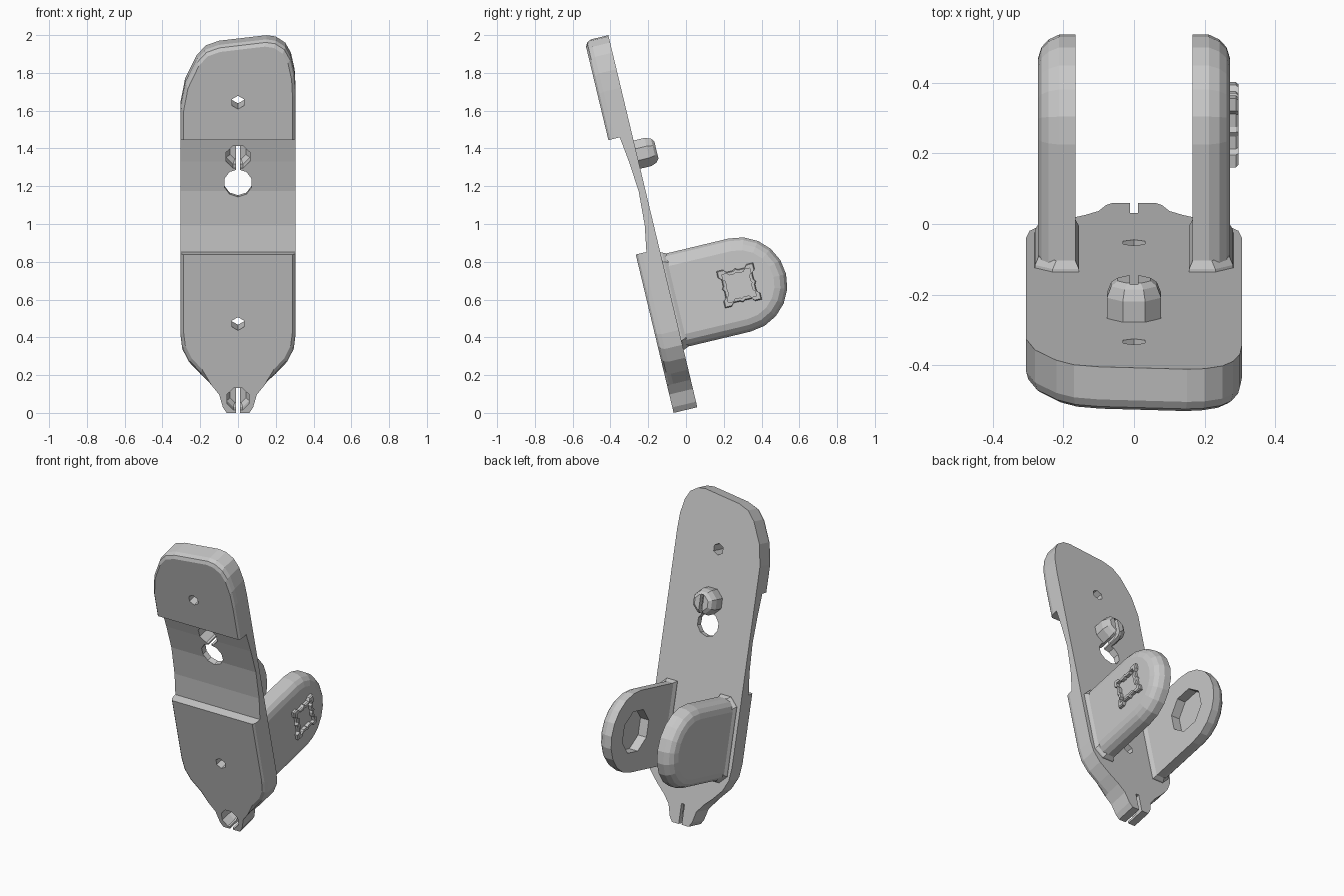
import bpy, bmesh, math
from mathutils import Vector

old = bpy.data.objects.get("Cube")
if old:
    bpy.data.objects.remove(old, do_unlink=True)

grey = bpy.data.materials.new("plain grey")
grey.use_nodes = True
COLOUR = (0.58, 0.58, 0.58, 1)
grey.diffuse_color = COLOUR
grey.node_tree.nodes["Principled BSDF"].inputs["Base Color"].default_value = COLOUR

# Leaning frame: x across, u up along the plate, v out of its back face
TILT = math.radians(13.45)
S, C = math.sin(TILT), math.cos(TILT)


def place(p):
    x, u, v = p
    return Vector((x, 0.06 - S * u + C * v, 0.03 + C * u + S * v))


def loft(name, rings):
    """Closed solid through a stack of equal-length rings."""
    bm = bmesh.new()
    loops = [[bm.verts.new(place(p)) for p in ring] for ring in rings]
    n = len(loops[0])
    for a, b in zip(loops, loops[1:]):
        for i in range(n):
            j = (i + 1) % n
            bm.faces.new((a[i], a[j], b[j], b[i]))
    bm.faces.new(loops[0])
    bm.faces.new(loops[-1])
    bmesh.ops.recalc_face_normals(bm, faces=bm.faces)
    mesh = bpy.data.meshes.new(name)
    bm.to_mesh(mesh)
    bm.free()
    mesh.materials.append(grey)
    ob = bpy.data.objects.new(name, mesh)
    bpy.context.collection.objects.link(ob)
    return ob


def peg(name, u, n, levels):
    """Round solid along v; levels are (v, radius)."""
    turn = math.pi / n
    return loft(name, [[(r * math.cos(turn * (2 * i + 1)), u + r * math.sin(turn * (2 * i + 1)), v)
                        for i in range(n)] for v, r in levels])


def block(name, x0, x1, u0, u1, v0, v1):
    return loft(name, [[(x0, u0, v), (x1, u0, v), (x1, u1, v), (x0, u1, v)] for v in (v0, v1)])


def combine(target, tool, operation):
    tool.hide_render = True
    mod = target.modifiers.new(operation.lower(), "BOOLEAN")
    mod.operation, mod.object, mod.solver = operation, tool, "EXACT"
    bpy.context.view_layer.objects.active = target
    bpy.ops.object.modifier_apply(modifier=mod.name)
    bpy.data.objects.remove(tool, do_unlink=True)


# Back plate: lopsided rounded top, tapered foot with a small tab
foot = [(0.06, 0), (0.08, 0.03), (0.1, 0.1), (0.14, 0.15), (0.2, 0.205),
        (0.26, 0.27), (0.295, 0.34), (0.305, 0.42)]
crown = [(0.305, 1.74), (0.3, 1.84), (0.28, 1.93), (0.25, 1.985), (0.2, 2.018), (0.15, 2.025),
         (-0.1, 1.995), (-0.17, 1.97), (-0.22, 1.915), (-0.28, 1.79), (-0.305, 1.66)]
outline = foot + crown + [(-x, u) for x, u in reversed(foot)]


def eased(x, u, amount):
    # The tab keeps its square edge
    if u < 0.2:
        return x, u
    return x * (1 - 1.6 * amount), 1.1 + (u - 1.1) * (1 - amount)


plate = loft("back_plate", [
    [(*eased(x, u, amount), v) for x, u in outline]
    for v, amount in ((0, 0), (-0.095, 0), (-0.118, 0.012), (-0.129, 0.034))])

# Hollowed waist between the two front pads
waist = [(0.862, -0.3), (0.862, -0.071), (1.0, -0.047), (1.186, -0.036),
         (1.35, -0.05), (1.485, -0.067), (1.485, -0.3)]
combine(plate, loft("waist_cutter", [[(x, u, v) for u, v in waist] for x in (-0.5, 0.5)]), "DIFFERENCE")

# Hollow snap bump on the back, above its keyhole
BUMP = 1.375
combine(plate, peg("snap_bump", BUMP, 8, [(-0.02, 0.083), (0.06, 0.083), (0.092, 0.07), (0.106, 0.05)]), "UNION")
combine(plate, peg("bump_recess", BUMP, 8, [(-0.3, 0.068), (0.045, 0.068), (0.075, 0.045)]), "DIFFERENCE")
combine(plate, peg("keyhole", 1.23, 10, [(-0.3, 0.076), (0.3, 0.076)]), "DIFFERENCE")
combine(plate, block("bump_slit", -0.011, 0.011, 1.25, 1.425, -0.3, 0.3), "DIFFERENCE")

# Socket and slit in the foot tab
combine(plate, peg("tab_socket", 0.075, 8, [(-0.3, 0.064), (-0.06, 0.064), (-0.03, 0.045)]), "DIFFERENCE")
combine(plate, block("tab_slit", -0.011, 0.011, -0.1, 0.125, -0.3, 0.3), "DIFFERENCE")

# Screw holes
for u in (0.485, 1.69):
    combine(plate, peg("screw_hole", u, 6, [(-0.3, 0.036), (0.3, 0.036)]), "DIFFERENCE")

# Two rear ears with rounded outer edges and a blind socket on the inside
EAR_U, EAR_V, EAR_R = 0.577, 0.368, 0.253


def ear_ring(x, inset):
    r = EAR_R - inset
    arc = [(x, EAR_U + r * math.cos(a), EAR_V + r * math.sin(a))
           for a in (math.pi * i / 10 for i in range(11))]
    return [(x, EAR_U + r, -0.01)] + arc + [(x, EAR_U - r, -0.01)]


for side, word in ((1, "left"), (-1, "right")):
    ear = loft(word + "_ear", [ear_ring(side * x, inset) for x, inset in
                               ((0.165, 0), (0.212, 0), (0.242, 0.014), (0.262, 0.036), (0.272, 0.068))])
    socket = [[(side * x, EAR_U + 0.138 * math.cos(a), EAR_V + 0.138 * math.sin(a))
               for a in (math.tau * (i + 0.5) / 8 for i in range(8))] for x in (0.1, 0.225)]
    combine(ear, loft("ear_socket", socket), "DIFFERENCE")
    # Sloped skirt where the ear meets the plate
    skirt = []
    for v, grow in ((-0.01, 0.012), (0.008, 0.01), (0.03, 0)):
        x0, x1 = side * (0.166 - grow), side * (0.27 + grow)
        low, high = EAR_U - EAR_R - grow, EAR_U + EAR_R + grow
        cut = 0.05
        skirt.append([(x0, low, v), (x1 - side * cut, low, v), (x1, low + cut, v),
                      (x1, high - cut, v), (x1 - side * cut, high, v), (x0, high, v)])
    loft(word + "_ear_skirt", skirt)

# Raised square frame with scalloped rim on the left ear
FRAME_U, FRAME_V = 0.576, 0.365


def frame_ring(x, half, nub):
    points = []
    for k in range(4):
        c, s = math.cos(k * math.pi / 2), math.sin(k * math.pi / 2)
        for a, b in ((half + nub, -half - nub), (half + nub, -half * 0.7),
                     (half - nub, -half * 0.55), (half - nub, -half * 0.15),
                     (half, 0), (half - nub, half * 0.15),
                     (half - nub, half * 0.55), (half + nub, half * 0.7)):
            points.append((x, FRAME_U + a * s + b * c, FRAME_V + a * c - b * s))
    return points


frame = loft("raised_frame", [frame_ring(x, h, 0.008) for x, h in ((0.262, 0.092), (0.288, 0.092), (0.295, 0.087))])
combine(frame, loft("frame_opening", [frame_ring(x, 0.07, 0.006) for x in (0.25, 0.35)]), "DIFFERENCE")
